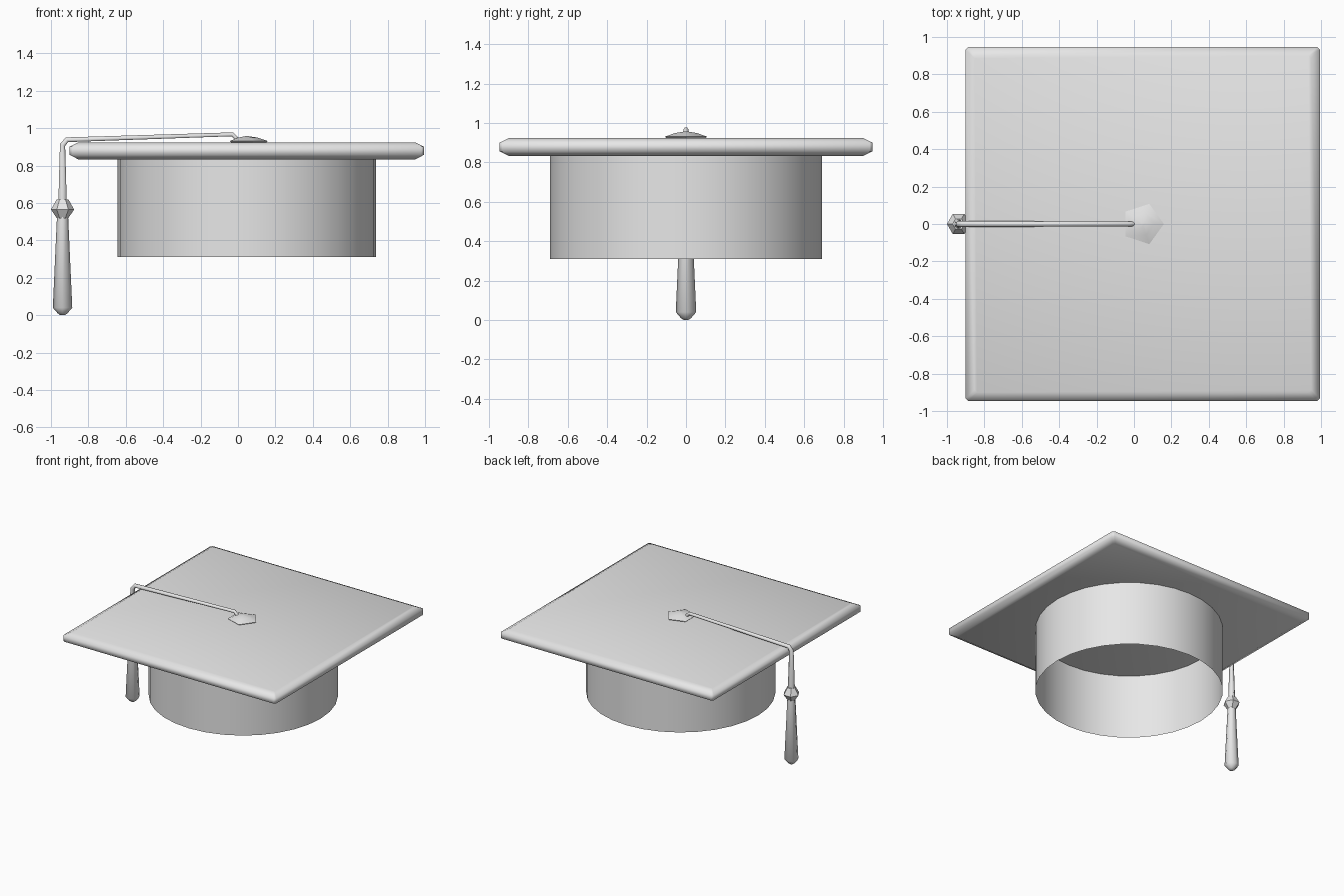
import bpy
import bmesh
from math import cos, sin, tau, radians

if "Cube" in bpy.data.objects:
    bpy.data.objects.remove(bpy.data.objects["Cube"], do_unlink=True)

grey = bpy.data.materials.new("plain grey")
grey.use_nodes = True
colour = (0.8, 0.8, 0.8, 1)
grey.diffuse_color = colour
grey.node_tree.nodes["Principled BSDF"].inputs["Base Color"].default_value = colour

CAP_X = 0.047      # centre of the board and crown
TASSEL_X = -0.938


def circle(radius, z, sides, x):
    return [(x + radius * cos(tau * i / sides), radius * sin(tau * i / sides), z)
            for i in range(sides)]


def square(half, z, cut, x):
    """Square outline with tiny clipped corners."""
    inner = half - cut
    points = []
    for sx, sy in ((1, 1), (-1, 1), (-1, -1), (1, -1)):
        pair = [(x + sx * half, sy * inner, z), (x + sx * inner, sy * half, z)]
        points += pair if sx * sy > 0 else pair[::-1]
    return points


def finish(obj, angle):
    bpy.ops.object.select_all(action='DESELECT')
    obj.select_set(True)
    bpy.context.view_layer.objects.active = obj
    bpy.ops.object.shade_smooth_by_angle(angle=radians(angle))


def loft(name, rings, angle, capped=True):
    """Skin a stack of outlines, listed from bottom to top."""
    bm = bmesh.new()
    loops = [[bm.verts.new(p) for p in ring] for ring in rings]
    count = len(loops[0])
    for low, high in zip(loops, loops[1:]):
        for i in range(count):
            j = (i + 1) % count
            bm.faces.new((low[i], low[j], high[j], high[i]))
    if capped:
        bm.faces.new(loops[0][::-1])
        bm.faces.new(loops[-1])
    mesh = bpy.data.meshes.new(name)
    bm.to_mesh(mesh)
    bm.free()
    mesh.materials.append(grey)
    obj = bpy.data.objects.new(name, mesh)
    bpy.context.collection.objects.link(obj)
    finish(obj, angle)
    return obj


def lathe(name, profile, sides, x, angle, capped=True):
    return loft(name, [circle(r, z, sides, x) for r, z in profile], angle, capped)


# Square board with a chamfered rim
board_profile = [(0.90, 0.833), (0.947, 0.857), (0.947, 0.901), (0.90, 0.924)]
loft("board", [square(h, z, 0.014, CAP_X) for h, z in board_profile], 65)

# Open crown, a thin shell
lathe("crown", [(0.69, 0.31), (0.69, 0.834)], 32, CAP_X, 40, capped=False)

# Five-sided button
lathe("button", [(0.10, 0.92), (0.113, 0.931), (0.06, 0.949), (0.01, 0.957)],
      5, CAP_X, 50)

# Cord from the button over the edge and down to the knot
path = [(0.0, 0.935, 0.013), (-0.03, 0.967, 0.013), (-0.915, 0.938, 0.016),
        (TASSEL_X, 0.91, 0.017), (TASSEL_X, 0.60, 0.026)]
curve = bpy.data.curves.new("cord", 'CURVE')
curve.dimensions = '3D'
curve.bevel_depth = 1.0
curve.bevel_resolution = 1
curve.use_fill_caps = True
spline = curve.splines.new('POLY')
spline.points.add(len(path) - 1)
for point, (x, z, radius) in zip(spline.points, path):
    point.co = (x, 0, z, 1)
    point.radius = radius
curve.materials.append(grey)
cord = bpy.data.objects.new("cord", curve)
bpy.context.collection.objects.link(cord)
bpy.ops.object.select_all(action='DESELECT')
cord.select_set(True)
bpy.context.view_layer.objects.active = cord
bpy.ops.object.convert(target='MESH')
finish(bpy.context.view_layer.objects.active, 65)

# Tassel knot and skirt
lathe("tassel_knot", [(0.028, 0.515), (0.062, 0.565), (0.032, 0.618)],
      6, TASSEL_X, 50)
lathe("tassel_skirt", [(0.012, 0.0), (0.026, 0.01), (0.052, 0.04), (0.03, 0.525)],
      8, TASSEL_X, 50)
